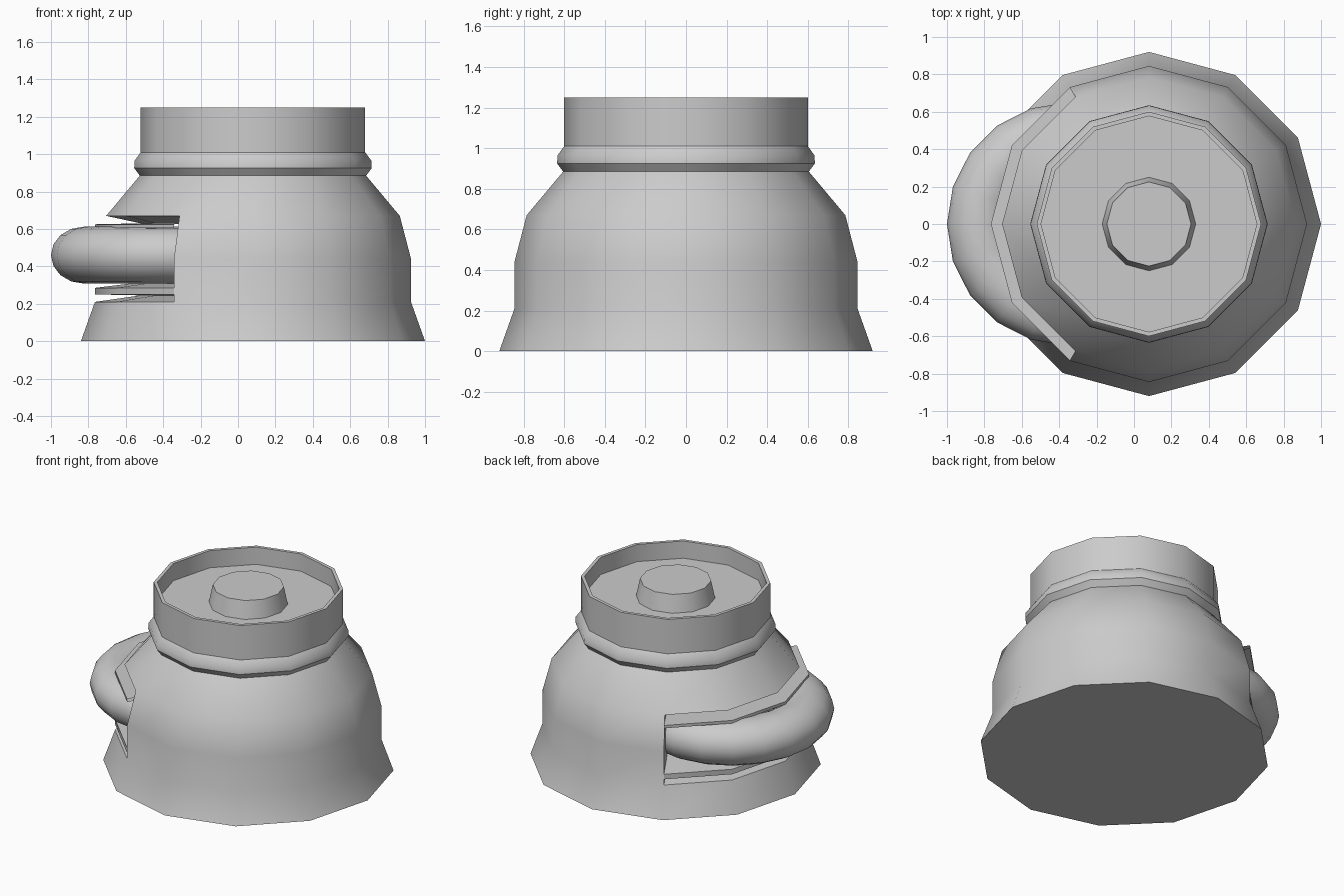
import bpy, bmesh, math

if "Cube" in bpy.data.objects:
    bpy.data.objects.remove(bpy.data.objects["Cube"])

CX = 0.08          # axis of the turned body
NOTCH = range(4, 8)  # the four 30-degree segments open to the roller


def finish(name, bm, angle=35):
    bmesh.ops.recalc_face_normals(bm, faces=bm.faces)
    me = bpy.data.meshes.new(name)
    bm.to_mesh(me)
    bm.free()
    ob = bpy.data.objects.new(name, me)
    bpy.context.collection.objects.link(ob)
    bpy.ops.object.select_all(action='DESELECT')
    bpy.context.view_layer.objects.active = ob
    ob.select_set(True)
    bpy.ops.object.shade_smooth_by_angle(angle=math.radians(angle))
    return ob


def lathe(name, profile, cx=CX, sides=12, segs=None, closed=False,
          cap_first=False, cap_last=False, skip=lambda s, k: False, angle=35):
    """Revolve (radius, z) points; segs limits the turned segments."""
    bm = bmesh.new()
    rings = []
    for s in range(sides):
        a = 2 * math.pi * s / sides
        rings.append([bm.verts.new((cx + r * math.cos(a), r * math.sin(a), z))
                      for r, z in profile])
    n = len(profile)
    for s in (segs if segs is not None else range(sides)):
        p, q = rings[s], rings[(s + 1) % sides]
        for k in range(n if closed else n - 1):
            if not skip(s, k):
                j = (k + 1) % n
                bm.faces.new((p[k], q[k], q[j], p[j]))
    if cap_first:
        bm.faces.new([r[0] for r in rings])
    if cap_last:
        bm.faces.new([r[-1] for r in rings])
    bmesh.ops.delete(bm, geom=[v for v in bm.verts if not v.link_faces],
                     context='VERTS')
    return finish(name, bm, angle)


# body shell: skirt, shoulder, collar bead and hollow neck, open at the notch
lathe("body_shell",
      [(0.92, 0), (0.845, 0.21), (0.845, 0.44), (0.785, 0.67), (0.605, 0.885),
       (0.635, 0.925), (0.633, 0.965), (0.60, 1.01), (0.60, 1.25),
       (0.577, 1.25), (0.577, 1.13)],
      cap_first=True, cap_last=True,
      skip=lambda s, k: s in NOTCH and k in (1, 2))

# raised button in the neck
lathe("neck_button", [(0.25, 1.13), (0.225, 1.25)], cap_last=True)

# notch lining with an upper and a lower flange
lathe("roller_housing",
      [(0.845, 0.21), (0.60, 0.245), (0.845, 0.25), (0.845, 0.285),
       (0.60, 0.315), (0.60, 0.60), (0.845, 0.605), (0.845, 0.625),
       (0.60, 0.63), (0.785, 0.67)], segs=NOTCH)

# flat walls closing both ends of the notch
bm = bmesh.new()
for side in (-1, 1):
    a = math.radians(120) * side
    bm.faces.new([bm.verts.new((CX + r * math.cos(a), r * math.sin(a), z))
                  for r, z in [(0.58, 0.21), (0.845, 0.21), (0.845, 0.44),
                               (0.785, 0.67), (0.58, 0.67)]])
finish("notch_walls", bm)

# smooth ring roller bulging out of the notch
section = [(0.475 + 0.175 * math.cos(t), 0.46 + 0.152 * math.sin(t))
           for t in (2 * math.pi * i / 16 for i in range(16))]
lathe("ring_roller", section, cx=-0.35, sides=20, closed=True, angle=60)
